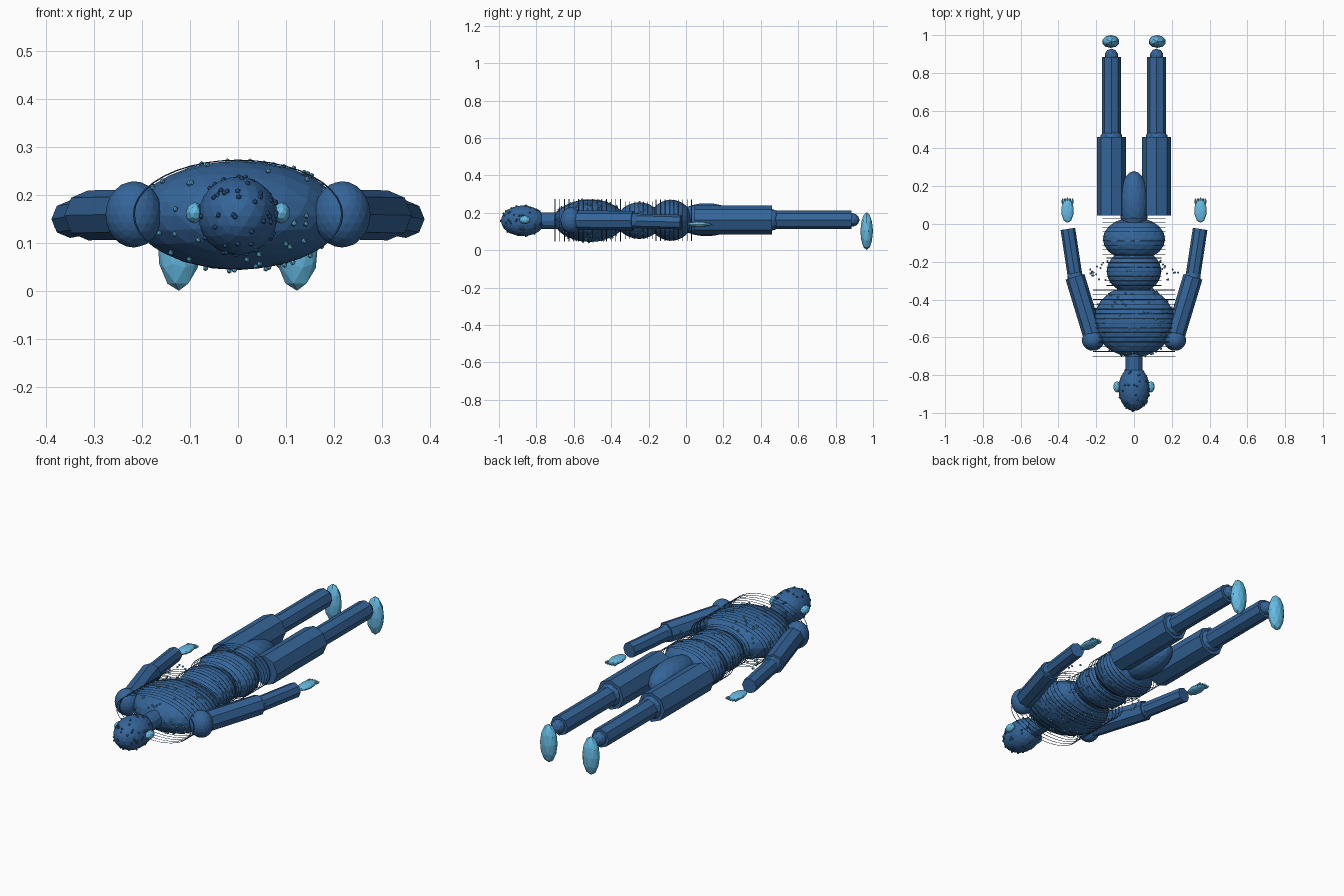
import bpy, math, random
from mathutils import Vector

if "Cube" in bpy.data.objects:
    bpy.data.objects.remove(bpy.data.objects["Cube"])

random.seed(7)


def material(name, rgb):
    m = bpy.data.materials.new(name)
    m.diffuse_color = (*rgb, 1)
    m.use_nodes = True
    m.node_tree.nodes["Principled BSDF"].inputs["Base Color"].default_value = m.diffuse_color
    return m


SUIT = material("dark_blue", (0.035, 0.13, 0.32))
SKIN = material("light_blue", (0.13, 0.50, 0.78))


def finish(name, mat):
    ob = bpy.context.object
    ob.name = name
    ob.data.materials.append(mat)
    return ob


def ellipsoid(name, loc, radii, mat=SUIT, detail=3):
    bpy.ops.mesh.primitive_ico_sphere_add(subdivisions=detail, radius=1, location=loc)
    ob = finish(name, mat)
    ob.scale = radii
    return ob


def limb(name, a, b, r, sides=8):
    a, b = Vector(a), Vector(b)
    d = b - a
    bpy.ops.mesh.primitive_cylinder_add(vertices=sides, radius=r, depth=d.length,
                                        location=(a + b) / 2)
    ob = finish(name, SUIT)
    ob.rotation_mode = 'QUATERNION'
    ob.rotation_quaternion = d.to_track_quat('Z', 'Y')
    return ob


def join(name, parts):
    bpy.ops.object.select_all(action='DESELECT')
    for p in parts:
        p.select_set(True)
    bpy.context.view_layer.objects.active = parts[0]
    bpy.ops.object.join()
    parts[0].name = name


def rings(name, y0, y1, count, rx, rz, zc=0.16):
    # thin elliptical bands around the torso
    parts = []
    for i in range(count):
        y = y0 + (y1 - y0) * i / (count - 1)
        bpy.ops.mesh.primitive_torus_add(major_segments=40, minor_segments=4,
                                         major_radius=1, minor_radius=0.01,
                                         location=(0, y, zc), rotation=(math.pi / 2, 0, 0))
        ob = finish(name, SUIT)
        ob.scale = (rx, rz, 0.2)
        parts.append(ob)
    join(name, parts)


def bumps(name, count, centre, radii, r, mat):
    # small beads scattered over an ellipsoid
    bpy.ops.mesh.primitive_ico_sphere_add(subdivisions=1, radius=r)
    seed = finish(name, mat)
    parts = [seed]
    for i in range(count):
        v = Vector([random.gauss(0, 1) for _ in range(3)]).normalized()
        ob = seed if i == 0 else seed.copy()
        if i:
            ob.data = seed.data.copy()
            bpy.context.collection.objects.link(ob)
            parts.append(ob)
        ob.location = [c + d * q for c, d, q in zip(centre, v, radii)]
    join(name, parts)


# head and neck
ellipsoid("head", (0, -0.872, 0.157), (0.083, 0.118, 0.082))
limb("neck", (0, -0.78, 0.157), (0, -0.66, 0.157), 0.045, 12)

# torso masses
ellipsoid("chest", (0, -0.515, 0.158), (0.215, 0.19, 0.114))
ellipsoid("waist", (0, -0.25, 0.158), (0.145, 0.12, 0.098))
ellipsoid("hips", (0, -0.08, 0.16), (0.165, 0.115, 0.11))
ellipsoid("pelvis", (0, 0.11, 0.163), (0.08, 0.17, 0.088))

# torso bands
rings("chest_bands", -0.70, -0.35, 15, 0.217, 0.113)
rings("waist_bands", -0.325, -0.18, 7, 0.145, 0.1)
rings("hip_bands", -0.16, 0.03, 9, 0.166, 0.11)

# surface beads
bumps("chest_beads", 130, (0, -0.515, 0.158), (0.218, 0.193, 0.116), 0.006, SKIN)
bumps("waist_beads", 50, (0, -0.25, 0.158), (0.235, 0.07, 0.1), 0.006, SKIN)
bumps("head_beads", 60, (0, -0.872, 0.157), (0.083, 0.118, 0.082), 0.006, SUIT)

for s, side in ((-1, "left"), (1, "right")):
    ellipsoid(side + "_ear", (s * 0.09, -0.862, 0.163), (0.019, 0.03, 0.022), SKIN, 2)
    # arm
    ellipsoid(side + "_shoulder", (s * 0.217, -0.615, 0.16), (0.059, 0.056, 0.069), detail=3)
    limb(side + "_upper_arm", (s * 0.215, -0.60, 0.16), (s * 0.312, -0.28, 0.158), 0.052)
    ellipsoid(side + "_elbow", (s * 0.312, -0.28, 0.157), (0.043, 0.043, 0.043), detail=2)
    limb(side + "_forearm", (s * 0.310, -0.29, 0.157), (s * 0.350, -0.027, 0.15), 0.039)
    # hand with fingers
    ellipsoid(side + "_palm", (s * 0.352, 0.07, 0.138), (0.033, 0.064, 0.015), SKIN, 2)
    for i in range(5):
        k = i - 2
        ellipsoid(f"{side}_finger_{i + 1}",
                  (s * 0.352 + k * 0.013, 0.125 - 0.003 * abs(k), 0.138),
                  (0.006, 0.019, 0.007), SKIN, 1)
    # leg
    x = s * 0.12
    limb(side + "_thigh", (x, 0.045, 0.162), (x, 0.46, 0.162), 0.077)
    ellipsoid(side + "_knee", (x, 0.455, 0.162), (0.06, 0.05, 0.06), detail=2)
    limb(side + "_shin", (x, 0.46, 0.162), (x, 0.885, 0.162), 0.05)
    ellipsoid(side + "_ankle", (x, 0.89, 0.162), (0.036, 0.038, 0.036), detail=2)
    ellipsoid(side + "_foot", (s * 0.123, 0.966, 0.102), (0.046, 0.034, 0.101), SKIN, 2)
